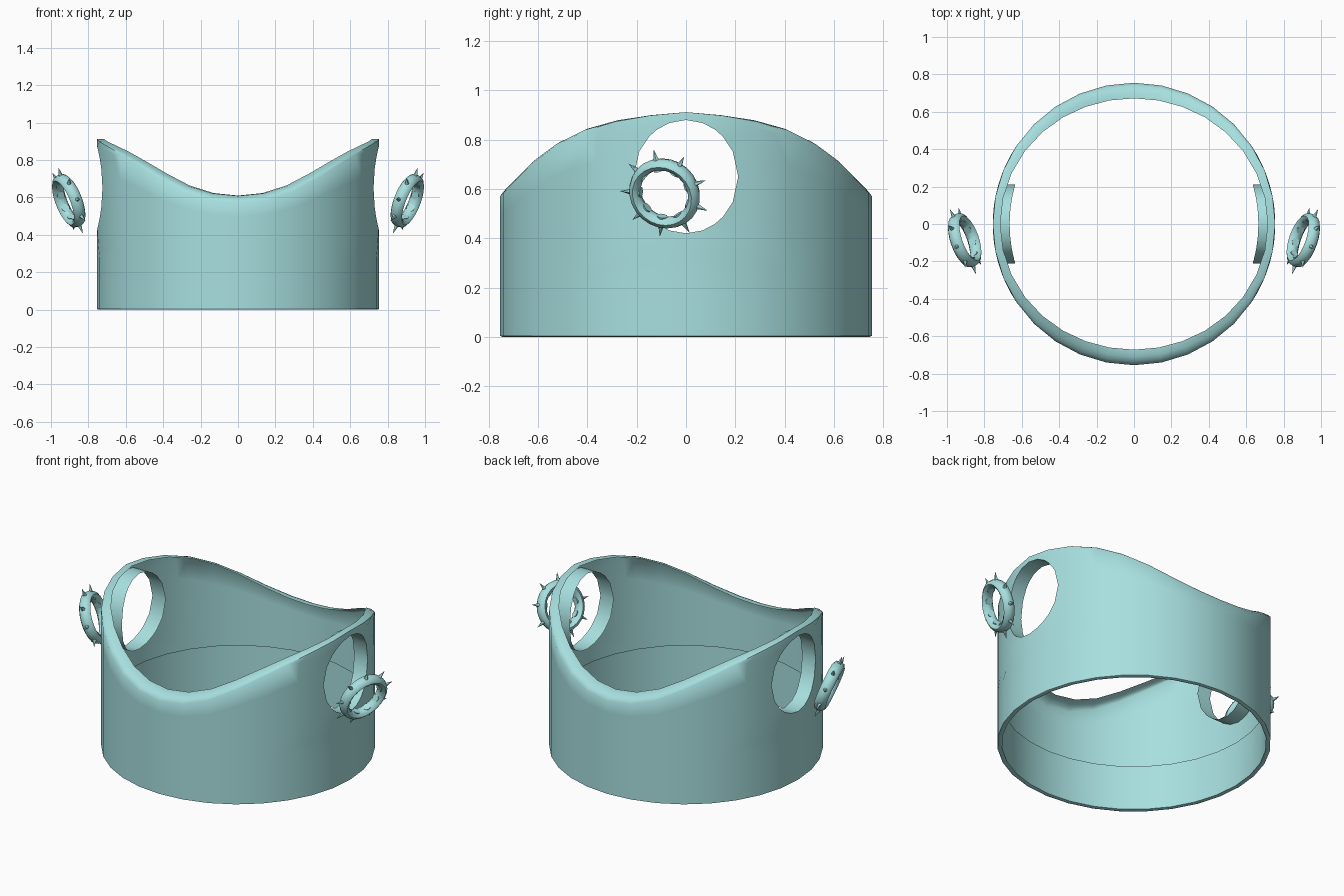
import bpy, bmesh, math
from mathutils import Vector, Matrix

if "Cube" in bpy.data.objects:
    bpy.data.objects.remove(bpy.data.objects["Cube"])

teal = bpy.data.materials.new("pale_teal")
teal.diffuse_color = (0.39, 0.74, 0.74, 1)
teal.use_nodes = True
teal.node_tree.nodes["Principled BSDF"].inputs["Base Color"].default_value = teal.diffuse_color

R, SEG, ROWS, Z_PANEL = 0.755, 32, 4, 0.28
STEP = 2 * math.pi / SEG
# neckline height every 11.25 degrees from front centre to shoulder
NECK = [0.57, 0.585, 0.63, 0.70, 0.772, 0.832, 0.873, 0.898, 0.912]


def finish(bm, name, angle=50):
    bmesh.ops.remove_doubles(bm, verts=bm.verts, dist=0.0005)
    bmesh.ops.recalc_face_normals(bm, faces=bm.faces)
    mesh = bpy.data.meshes.new(name)
    bm.to_mesh(mesh)
    bm.free()
    ob = bpy.data.objects.new(name, mesh)
    bpy.context.collection.objects.link(ob)
    mesh.materials.append(teal)
    bpy.ops.object.select_all(action='DESELECT')
    ob.select_set(True)
    bpy.context.view_layer.objects.active = ob
    bpy.ops.object.shade_smooth_by_angle(angle=math.radians(angle))
    return ob


def neck_z(c):
    """Neckline height at column c (0 = front centre, 8 = right side)."""
    c = abs((c + 16) % 32 - 16)
    c = min(c, 16 - c)
    i = min(int(c), 7)
    return NECK[i] + (NECK[i + 1] - NECK[i]) * (c - i)


def point(c, z, r=R):
    a = c * STEP
    return Vector((r * math.sin(a), -r * math.cos(a), z))


def skin(bm, rings, closed=True):
    """Bridge successive rings of points with quads."""
    rows = [[bm.verts.new(p) for p in ring] for ring in rings]
    n = len(rows[0])
    for a, b in zip(rows, rows[1:]):
        for i in range(n if closed else n - 1):
            j = (i + 1) % n
            bm.faces.new((a[i], a[j], b[j], b[i]))


def grid_z(c, row):
    return Z_PANEL + (neck_z(c) - Z_PANEL) * row / ROWS


# Top body: lower band, front and back panels
bm = bmesh.new()
cols = range(SEG)
skin(bm, [[point(c, z) for c in cols] for z in (0.004, 0.03, 0.12, 0.2, Z_PANEL)])
for first in (-5, 11):
    skin(bm, [[point(c, grid_z(c, r)) for c in range(first, first + 11)]
              for r in range(ROWS + 1)], closed=False)

# Side panels with rounded arm openings and inward-turned edges
HOLE_Y, HOLE_Z, HOLE_MID = 0.212, 0.23, 0.65
loop = ([(u, -2) for u in range(-3, 3)] + [(3, v) for v in range(-2, 2)]
        + [(u, 2) for u in range(3, -3, -1)] + [(-3, v) for v in range(2, -2, -1)])
for side in (8, 24):
    rings = [[] for _ in range(5)]
    lip = []
    for u, v in loop:
        a = math.atan2(v / 2, u / 3)
        outer = (side + u, grid_z(side + u, v + 2))
        hole = (side + math.asin(HOLE_Y * math.cos(a) / R) / STEP,
                HOLE_MID + HOLE_Z * math.sin(a))
        for k, ring in enumerate(rings):
            t = k / 4
            ring.append(point(outer[0] + (hole[0] - outer[0]) * t,
                              outer[1] + (hole[1] - outer[1]) * t))
        p = rings[-1][-1]
        lip.append(p - Vector((math.copysign(0.09, p.x), 0, 0)))
    skin(bm, rings + [lip])


# Neck edge: rolled inward, deeper at front and back
def neck_ring(t, rise):
    ring = []
    for c in cols:
        w = math.cos(c * STEP) ** 2
        ring.append(point(c, neck_z(c) + rise * w, R - t * (0.04 + 0.043 * w)))
    return ring


skin(bm, [neck_ring(0, 0), neck_ring(0.2, 0.022), neck_ring(0.55, 0.038),
          neck_ring(1, 0.04)])

# Bottom hem: turned up inside
skin(bm, [[point(c, z, r) for c in cols]
          for r, z in ((R, 0.004), (0.745, 0), (0.73, 0.004), (0.735, Z_PANEL))])
finish(bm, "cropped_top", 60)


# Spiked wrist bands
def spiked_band(name, mirror):
    bm = bmesh.new()
    n = Vector((1, -0.35, -0.4)).normalized()
    up = Vector((0, 0, 1))
    up = (up - n * up.dot(n)).normalized()
    side = up.cross(n)
    centre = Vector((0.905, -0.087, 0.582))
    section = [(0.126 + 0.024 * math.cos(k * math.pi / 4),
                0.034 * math.sin(k * math.pi / 4)) for k in range(9)]
    dirs = [side * math.cos(k * math.pi / 12) + up * math.sin(k * math.pi / 12)
            for k in range(24)]
    skin(bm, [[centre + d * r + n * h for d in dirs] for r, h in section])
    for k in range(9):
        a = math.radians(97 + 40 * k)
        d = side * math.cos(a) + up * math.sin(a)
        m = Matrix.Translation(centre + d * 0.145) @ d.to_track_quat('Z', 'Y').to_matrix().to_4x4()
        bmesh.ops.create_cone(bm, cap_ends=True, segments=10, radius1=0.022,
                              radius2=0.0006, depth=0.09, matrix=m)
    if mirror:
        for v in bm.verts:
            v.co.x = -v.co.x
    finish(bm, name)


spiked_band("right_spiked_band", False)
spiked_band("left_spiked_band", True)
